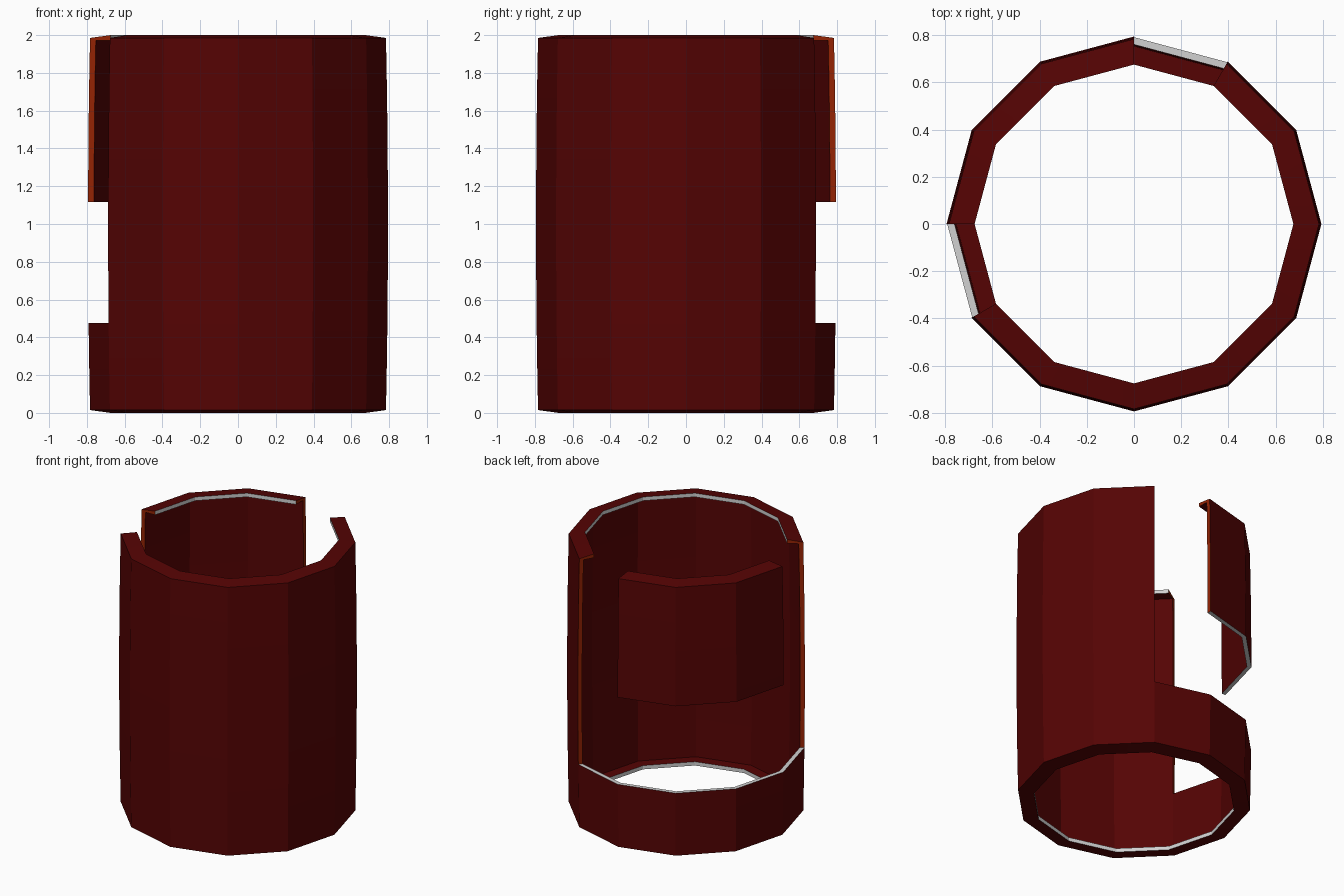
import bpy, bmesh, math

if "Cube" in bpy.data.objects:
    bpy.data.objects.remove(bpy.data.objects["Cube"], do_unlink=True)


def material(name, rgb):
    m = bpy.data.materials.new(name)
    m.use_nodes = True
    m.diffuse_color = (*rgb, 1)
    m.node_tree.nodes["Principled BSDF"].inputs["Base Color"].default_value = (*rgb, 1)
    return m


MATERIALS = [
    material("dark red", (0.09, 0.001, 0.001)),
    material("pale grey", (0.64, 0.64, 0.64)),
    material("burnt orange", (0.30, 0.017, 0.001)),
]
RED, GREY, ORANGE = range(3)

SIDES = 12
WALL = 0.031      # shell thickness
LIP = 0.675       # inner radius of the rims
LIP_UNDER = 1.972 # flat underside of the upper rim
CUT = 0.477       # lower edge of the opening
PLATE = 1.117     # lower edge of the separate plate


def radius(z):
    """Outer radius of the slightly barrelled wall."""
    return 0.794 - 0.011 * (z - 1) ** 2


def rim_profile(z_start, flip=False):
    """L-shaped section of wall and rim; its last edge closes the wall end."""
    start = 2 - z_start if flip else z_start
    zs = [start] + [z for z in (0.8, 1.2, 1.6, 1.8) if z > start + 0.05]
    outer = [(radius(z), z) for z in zs + [1.985]]
    rim = [(LIP, 2.0), (LIP, LIP_UNDER)]
    inner = [(radius(z) - WALL, z) for z in [LIP_UNDER] + zs[::-1]]
    points = outer + rim + inner
    return [(r, 2 - z) for r, z in points] if flip else points


def sweep(bm, profile, first, count, end_grey, capped):
    """Sweep a section round the axis in flat segments."""
    steps = count + 1 if capped else count
    rings = []
    for i in range(steps):
        a = math.tau * (first + i) / SIDES
        rings.append([bm.verts.new((r * math.cos(a), r * math.sin(a), z)) for r, z in profile])
    n = len(profile)
    for i in range(count):
        a, b = rings[i], rings[(i + 1) % steps]
        for k in range(n):
            wall_end = k == n - 1
            if wall_end and not end_grey(first + i):
                continue
            face = bm.faces.new((a[k], b[k], b[(k + 1) % n], a[(k + 1) % n]))
            rim_edge = profile[k][0] == LIP and profile[(k + 1) % n][0] == LIP
            face.material_index = GREY if wall_end or rim_edge else RED
    if capped:
        for ring in (rings[0], rings[-1]):
            bm.faces.new(ring).material_index = ORANGE


def finish(bm, name):
    bmesh.ops.remove_doubles(bm, verts=bm.verts, dist=0.0005)
    bmesh.ops.recalc_face_normals(bm, faces=bm.faces)
    # Smooth along the barrel, crisp between the twelve sides
    for face in bm.faces:
        face.smooth = True
    for edge in bm.edges:
        edge.smooth = edge.is_manifold and edge.calc_face_angle() < math.radians(15)
    mesh = bpy.data.meshes.new(name)
    bm.to_mesh(mesh)
    bm.free()
    for m in MATERIALS:
        mesh.materials.append(m)
    obj = bpy.data.objects.new(name, mesh)
    bpy.context.collection.objects.link(obj)


# Main shell: full lower ring, with the wall carried up on seven sides
shell = bmesh.new()
sweep(shell, rim_profile(CUT, flip=True), 0, SIDES, lambda i: 2 <= i < 7, False)
sweep(shell, rim_profile(CUT), 7, 7, lambda i: False, True)
finish(shell, "main_shell")

# Separate plate over the opening
plate = bmesh.new()
sweep(plate, rim_profile(PLATE), 3, 3, lambda i: True, True)
finish(plate, "upper_plate")
